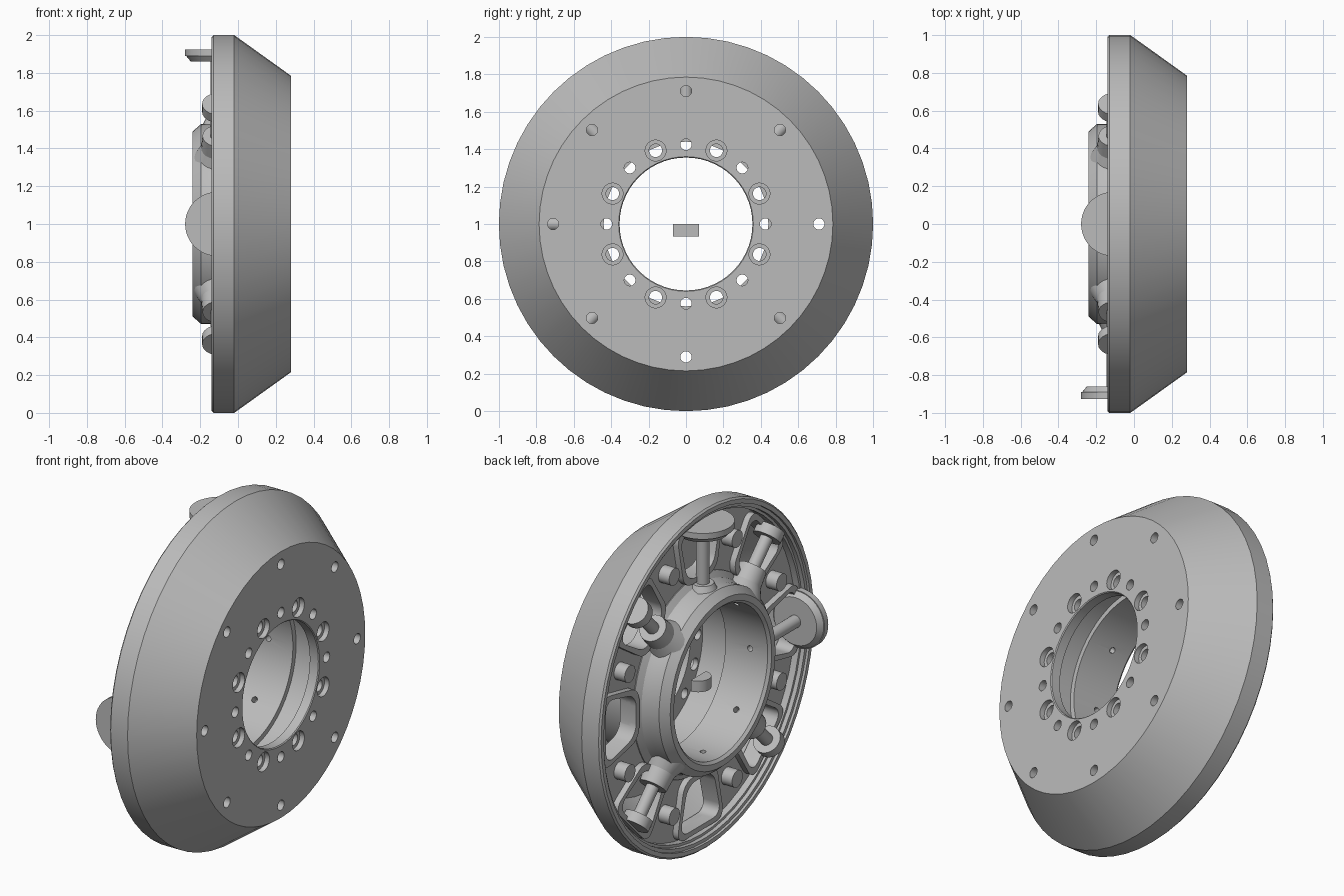
import bpy, bmesh, math
from mathutils import Matrix, Vector

old = bpy.data.objects.get("Cube")
if old:
    bpy.data.objects.remove(old, do_unlink=True)

metal = bpy.data.materials.new("plain grey metal")
metal.use_nodes = True
GREY = (0.5, 0.5, 0.5, 1)
metal.diffuse_color = GREY
metal.node_tree.nodes["Principled BSDF"].inputs["Base Color"].default_value = GREY

PIN_X = -0.11
EIGHTHS = [i * math.pi / 4 for i in range(8)]
BETWEEN = [a + math.pi / 8 for a in EIGHTHS]
parts = []


def spoke(angle):
    """Frame whose z axis points radially; angle is counted from straight up."""
    return Matrix.Translation((0, 0, 1)) @ Matrix.Rotation(angle, 4, 'X')


def finish(name, bm, keep=True):
    bmesh.ops.recalc_face_normals(bm, faces=bm.faces)
    mesh = bpy.data.meshes.new(name)
    bm.to_mesh(mesh)
    bm.free()
    mesh.materials.append(metal)
    obj = bpy.data.objects.new(name, mesh)
    bpy.context.scene.collection.objects.link(obj)
    if keep:
        parts.append(obj)
    else:
        obj.hide_render = True
    return obj


def lathe(name, profile, steps=56):
    """Closed (x, radius) profile turned round the x axis."""
    bm = bmesh.new()
    rings = []
    for i in range(steps):
        m = spoke(2 * math.pi * i / steps)
        rings.append([bm.verts.new(m @ Vector((x, 0, r))) for x, r in profile])
    n = len(profile)
    for i in range(steps):
        a, b = rings[i], rings[(i + 1) % steps]
        for j in range(n):
            k = (j + 1) % n
            bm.faces.new((a[j], a[k], b[k], b[j]))
    return finish(name, bm)


def radial_rod(bm, angle, r0, r1, rad0, rad1=None, segs=24):
    m = spoke(angle) @ Matrix.Translation((PIN_X, 0, (r0 + r1) / 2))
    bmesh.ops.create_cone(bm, cap_ends=True, segments=segs, radius1=rad0,
                          radius2=rad0 if rad1 is None else rad1, depth=r1 - r0, matrix=m)


def axial_rod(bm, angle, r, x0, x1, rad, segs=20):
    m = spoke(angle) @ Matrix.Translation(((x0 + x1) / 2, 0, r)) @ Matrix.Rotation(math.pi / 2, 4, 'Y')
    bmesh.ops.create_cone(bm, cap_ends=True, segments=segs, radius1=rad, radius2=rad,
                          depth=x1 - x0, matrix=m)


def window(bm, angle, x0, x1, grow=0.0):
    """Rounded trapezoid prism between two bolts."""
    tmp = bmesh.new()
    pts = [(-0.12 - grow, 0.60 - grow), (0.12 + grow, 0.60 - grow),
           (0.19 + grow, 0.88 + grow), (-0.19 - grow, 0.88 + grow)]
    tmp.faces.new([tmp.verts.new((x0, y, z)) for y, z in pts])
    bmesh.ops.bevel(tmp, geom=tmp.verts[:], offset=0.07, segments=5, profile=0.5, affect='VERTICES')
    ext = bmesh.ops.extrude_face_region(tmp, geom=tmp.faces[:])
    bmesh.ops.translate(tmp, vec=(x1 - x0, 0, 0),
                        verts=[v for v in ext["geom"] if isinstance(v, bmesh.types.BMVert)])
    bmesh.ops.transform(tmp, matrix=spoke(angle), verts=tmp.verts)
    bmesh.ops.recalc_face_normals(tmp, faces=tmp.faces)
    mesh = bpy.data.meshes.new("window_shape")
    tmp.to_mesh(mesh)
    tmp.free()
    bm.from_mesh(mesh)
    bpy.data.meshes.remove(mesh)


def cut(obj, bm):
    """Subtract the shapes in bm from obj."""
    cutter = finish("cutter", bm, keep=False)
    mod = obj.modifiers.new("cut", 'BOOLEAN')
    mod.operation = 'DIFFERENCE'
    mod.solver = 'EXACT'
    mod.object = cutter
    bpy.context.view_layer.objects.active = obj
    bpy.ops.object.modifier_apply(modifier=mod.name)
    bpy.data.objects.remove(cutter, do_unlink=True)


# Conical outer shell with stepped rear rim
shell = lathe("outer_shell", [
    (0.28, 0.36), (0.28, 0.785), (-0.02, 1.0), (-0.13, 1.0), (-0.14, 0.99), (-0.14, 0.965),
    (-0.125, 0.965), (-0.125, 0.945), (-0.10, 0.945), (-0.10, 0.93), (-0.02, 0.93),
    (0.22, 0.75), (0.22, 0.355), (0.275, 0.355)])
# Screw holes and counterbores in the face plate
holes = bmesh.new()
for a in EIGHTHS:
    axial_rod(holes, a, 0.71, 0.15, 0.35, 0.03)
    axial_rod(holes, a, 0.425, 0.15, 0.35, 0.03)
for a in BETWEEN:
    axial_rod(holes, a, 0.425, 0.15, 0.35, 0.035)
cut(shell, holes)
bores = bmesh.new()
for a in BETWEEN:
    axial_rod(bores, a, 0.425, 0.25, 0.35, 0.056)
cut(shell, bores)

# Central hub tube with chamfered rear edge and radial pin holes
hub = lathe("hub_tube", [
    (-0.24, 0.455), (-0.24, 0.49), (-0.195, 0.53), (-0.13, 0.53), (-0.09, 0.545), (-0.065, 0.58),
    (0.0, 0.58), (0.02, 0.52), (0.225, 0.52), (0.225, 0.47), (0.05, 0.47), (0.05, 0.44), (-0.225, 0.44)])
pin_holes = bmesh.new()
for a in EIGHTHS:
    radial_rod(pin_holes, a, 0.40, 0.50, 0.017, segs=12)
cut(hub, pin_holes)

# Rear web and the raised pads framing its windows
web = lathe("rear_web", [(-0.06, 0.55), (-0.06, 0.95), (0.01, 0.95), (0.01, 0.55)])
pads = bmesh.new()
for a in EIGHTHS:
    window(pads, a, -0.095, -0.03, 0.03)
frames = finish("window_frames", pads)
for target in (web, frames):
    openings = bmesh.new()
    for a in EIGHTHS:
        window(openings, a, -0.2, 0.1)
    cut(target, openings)

# Bolt heads between the windows
bolts = bmesh.new()
for a in BETWEEN:
    axial_rod(bolts, a, 0.765, -0.13, -0.05, 0.05, 24)
finish("web_bolts", bolts)

# Diagonal plungers: flared boss, rod and small round foot
bosses, rods, feet = bmesh.new(), bmesh.new(), bmesh.new()
for a in EIGHTHS[1::2]:
    radial_rod(bosses, a, 0.48, 0.57, 0.13, 0.085)
    radial_rod(bosses, a, 0.57, 0.66, 0.085, 0.078)
    radial_rod(rods, a, 0.60, 0.88, 0.036)
    radial_rod(feet, a, 0.84, 0.90, 0.08)
# Two plungers with large round pads: top and front
tabs = bmesh.new()
for a in (0, math.pi / 2):
    radial_rod(bosses, a, 0.48, 0.56, 0.10, 0.06)
    radial_rod(rods, a, 0.52, 0.88, 0.036)
    radial_rod(tabs, a, 0.86, 0.89, 0.14, 0.165, 48)
    radial_rod(tabs, a, 0.89, 0.925, 0.17, 0.17, 48)
finish("plunger_bosses", bosses)
finish("plunger_rods", rods)
finish("small_feet", feet)
finish("large_pads", tabs)

# Small half-round key in the bore
key = bmesh.new()
bmesh.ops.create_cone(key, cap_ends=True, segments=32, radius1=0.07, radius2=0.07, depth=0.065,
                      matrix=Matrix.Translation((-0.08, 0, 0.967)))
bmesh.ops.bisect_plane(key, geom=key.verts[:] + key.edges[:] + key.faces[:],
                       plane_co=(-0.08, 0, 1), plane_no=(1, 0, 0), clear_outer=True)
bmesh.ops.holes_fill(key, edges=[e for e in key.edges if e.is_boundary])
finish("centre_key", key)

# Smooth round surfaces, keep edges crisp
bpy.ops.object.select_all(action='DESELECT')
for obj in parts:
    obj.select_set(True)
bpy.context.view_layer.objects.active = shell
bpy.ops.object.shade_smooth_by_angle(angle=math.radians(30))
